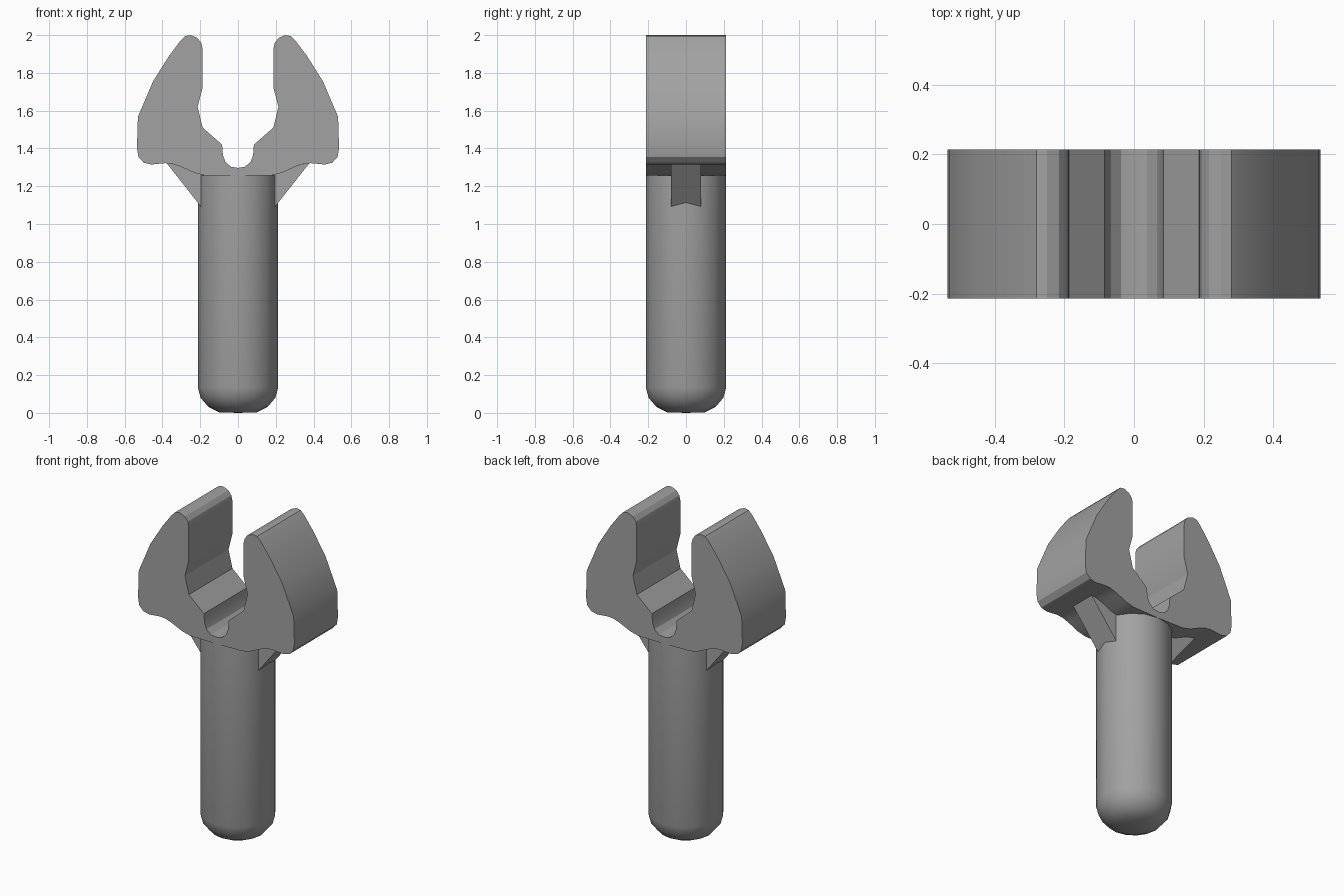
import bpy
import bmesh
from math import radians

cube = bpy.data.objects.get("Cube")
if cube:
    bpy.data.objects.remove(cube, do_unlink=True)

grey = bpy.data.materials.new("mid grey")
grey.use_nodes = True
colour = (0.36, 0.36, 0.36, 1)
grey.diffuse_color = colour
grey.node_tree.nodes["Principled BSDF"].inputs["Base Color"].default_value = colour

RADIUS = 0.213


def finish(name, bm, angle):
    bmesh.ops.recalc_face_normals(bm, faces=bm.faces)
    mesh = bpy.data.meshes.new(name)
    bm.to_mesh(mesh)
    bm.free()
    mesh.materials.append(grey)
    obj = bpy.data.objects.new(name, mesh)
    bpy.context.collection.objects.link(obj)
    bpy.ops.object.select_all(action="DESELECT")
    obj.select_set(True)
    bpy.context.view_layer.objects.active = obj
    bpy.ops.object.shade_smooth_by_angle(angle=radians(angle))
    return obj


def slab(name, outline, half_depth, angle=24):
    """Extrude an x-z outline through the depth."""
    bm = bmesh.new()
    face = bm.faces.new([bm.verts.new((x, -half_depth, z)) for x, z in outline])
    grown = bmesh.ops.extrude_face_region(bm, geom=[face], use_keep_orig=True)
    moved = [v for v in grown["geom"] if isinstance(v, bmesh.types.BMVert)]
    bmesh.ops.translate(bm, verts=moved, vec=(0, 2 * half_depth, 0))
    return finish(name, bm, angle)


# Open-jawed clip: half outline from bottom centre, round the arm, to the slot floor
half = [
    (0, 1.255), (0.18, 1.258), (0.235, 1.272), (0.30, 1.302), (0.345, 1.318),
    (0.385, 1.322), (0.46, 1.315), (0.50, 1.325), (0.527, 1.355), (0.535, 1.40),
    (0.53, 1.567), (0.45, 1.755), (0.365, 1.89), (0.305, 1.97), (0.28, 1.995),
    (0.25, 2.0), (0.215, 1.985), (0.195, 1.96), (0.188, 1.93), (0.188, 1.72),
    (0.214, 1.62), (0.187, 1.51), (0.084, 1.42), (0.08, 1.365), (0.066, 1.328),
    (0.037, 1.303), (0, 1.297),
]
mirrored = [(-x, z) for x, z in reversed(half[1:-1])]
slab("clip_head", half + mirrored, RADIUS)

# Round post with a blunt domed foot
bm = bmesh.new()
profile = [(0, 0), (0.10, 0.003), (0.157, 0.032), (0.198, 0.08),
           (RADIUS, 0.135), (RADIUS, 1.258), (0, 1.258)]
verts = [bm.verts.new((r, 0, z)) for r, z in profile]
edges = [bm.edges.new(pair) for pair in zip(verts, verts[1:])]
bmesh.ops.spin(bm, geom=verts + edges, cent=(0, 0, 0), axis=(0, 0, 1),
               angle=radians(360), steps=16, use_duplicate=False)
bmesh.ops.remove_doubles(bm, verts=bm.verts, dist=0.0005)
finish("post", bm, 35)

# Sloping ribs bracing the clip against the post
for side, label in ((1, "left"), (-1, "right")):
    rib = [(0.15, 1.033), (0.38, 1.325), (0.15, 1.27)]
    slab(label + "_rib", [(side * x, z) for x, z in rib], 0.08)
